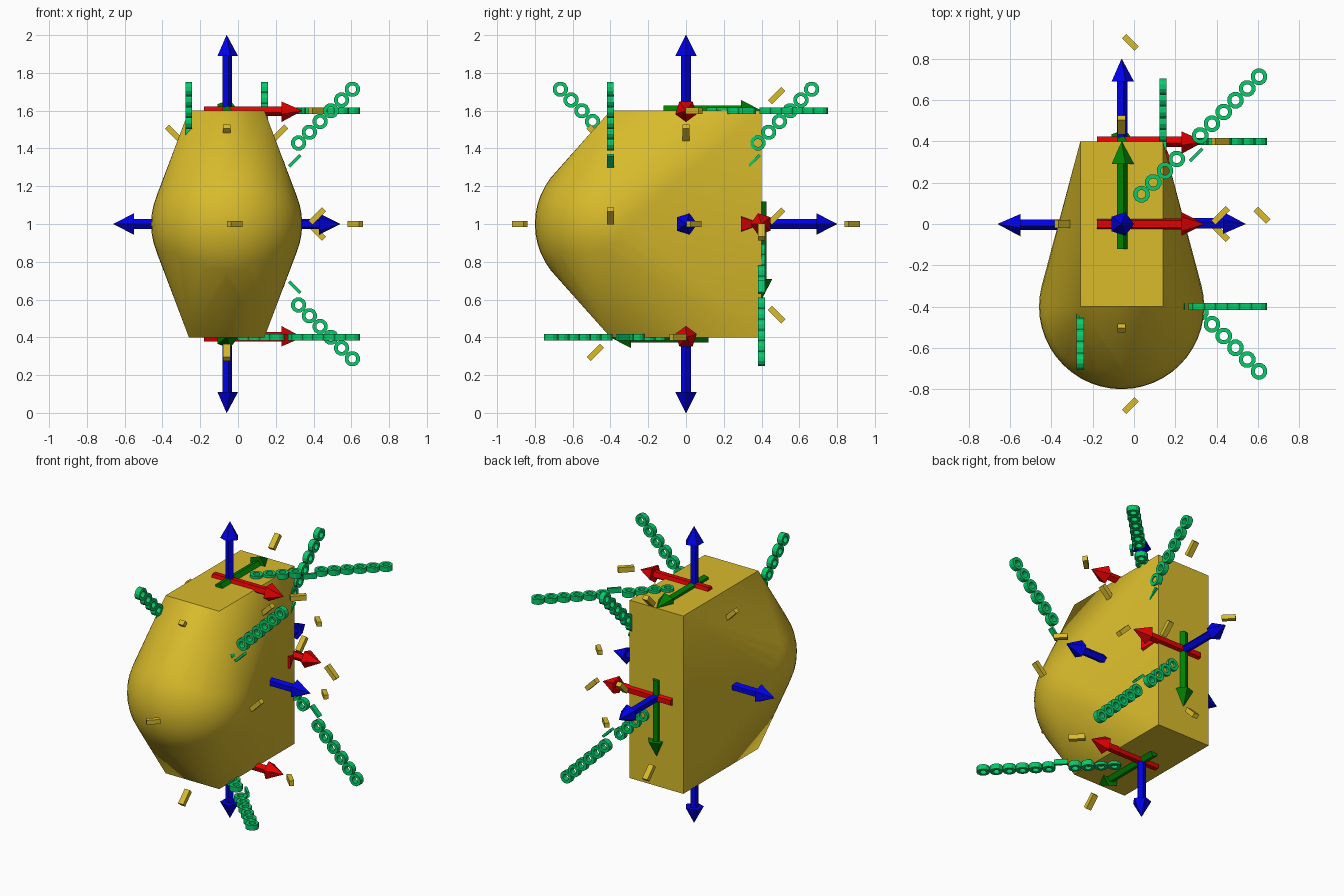
import bpy, bmesh, math
from mathutils import Vector, Matrix

if "Cube" in bpy.data.objects:
    bpy.data.objects.remove(bpy.data.objects["Cube"])


def material(name, rgb):
    m = bpy.data.materials.new(name)
    m.diffuse_color = (*rgb, 1)
    m.use_nodes = True
    m.node_tree.nodes["Principled BSDF"].inputs["Base Color"].default_value = m.diffuse_color
    return m


YELLOW = material("yellow", (0.69, 0.497, 0.024))
RED = material("red", (0.8, 0.0, 0.0))
GREEN = material("dark green", (0.0, 0.216, 0.0))
BLUE = material("blue", (0.0, 0.0, 0.8))
MINT = material("mint green", (0.002, 0.6, 0.15))


def finish(bm, name, mat, matrix=Matrix(), smooth=None):
    bmesh.ops.recalc_face_normals(bm, faces=bm.faces)
    me = bpy.data.meshes.new(name)
    bm.to_mesh(me)
    bm.free()
    me.materials.append(mat)
    ob = bpy.data.objects.new(name, me)
    bpy.context.collection.objects.link(ob)
    ob.matrix_world = matrix
    if smooth:
        bpy.ops.object.select_all(action='DESELECT')
        ob.select_set(True)
        bpy.context.view_layer.objects.active = ob
        bpy.ops.object.shade_smooth_by_angle(angle=math.radians(smooth))
    return ob


def add_box(bm, size, matrix):
    bmesh.ops.create_cube(bm, size=1, matrix=matrix @ Matrix.Diagonal((*size, 1)))


def add_ring(bm, u, v, outer, inner, thick, n=12):
    # flat ring lying in the local xy plane
    loops = []
    for r, z in ((outer, -thick / 2), (outer, thick / 2), (inner, thick / 2), (inner, -thick / 2)):
        loops.append([bm.verts.new((u + r * math.cos(2 * math.pi * i / n),
                                    v + r * math.sin(2 * math.pi * i / n), z)) for i in range(n)])
    for k in range(4):
        a, b = loops[k], loops[(k + 1) % 4]
        for i in range(n):
            j = (i + 1) % n
            bm.faces.new((a[i], a[j], b[j], b[i]))


# body: hull around a block and a ball on its front face
CX = -0.06
bm = bmesh.new()
add_box(bm, (0.4, 0.8, 1.2), Matrix.Translation((CX, 0, 1)))
bmesh.ops.create_uvsphere(bm, u_segments=48, v_segments=24, radius=0.4,
                          matrix=Matrix.Translation((CX, -0.4, 1)))
hull = bmesh.ops.convex_hull(bm, input=bm.verts[:])
inside = {g for g in hull["geom_interior"] if isinstance(g, bmesh.types.BMVert)}
bmesh.ops.delete(bm, geom=list(inside), context='VERTS')
outer = set(hull["geom"])
old = [f for f in bm.faces if f not in outer]
bmesh.ops.delete(bm, geom=old, context='FACES')
bmesh.ops.dissolve_limit(bm, angle_limit=0.002, verts=bm.verts[:], edges=bm.edges[:])
finish(bm, "body", YELLOW, smooth=22)


def arrow(name, mat, frame, axis):
    # five-sided shaft with a cone tip, from -0.12 to 0.4 along one axis
    bm = bmesh.new()
    bmesh.ops.create_cone(bm, cap_ends=True, segments=5, radius1=0.028, radius2=0.028,
                          depth=0.42, matrix=Matrix.Translation((0, 0, 0.09)))
    bmesh.ops.create_cone(bm, cap_ends=True, segments=5, radius1=0.06, radius2=0.001,
                          depth=0.11, matrix=Matrix.Translation((0, 0, 0.345)))
    bmesh.ops.rotate(bm, verts=bm.verts[:], matrix=Matrix.Rotation(-math.pi / 2, 3, 'Z'))
    turn = Vector((0, 0, 1)).rotation_difference(axis).to_matrix().to_4x4()
    finish(bm, name, mat, frame @ turn)


def axis_tag(name, frame, centre, plane_axis):
    # small slanted bar beside an arrow tip
    bm = bmesh.new()
    turn = Matrix.Rotation(math.radians(45), 4, plane_axis)
    size = {'X': (0.038, 0.1, 0.03), 'Y': (0.085, 0.03, 0.03), 'Z': (0.1, 0.03, 0.035)}[plane_axis]
    add_box(bm, size, Matrix.Translation(centre) @ turn)
    finish(bm, name, YELLOW, frame)


def bead_strip(name, frame):
    # diagonal row of flat rings with one low bar between two groups
    bm = bmesh.new()
    for i in range(11):
        u = 0.17 + 0.0805 * i
        if i == 4:
            add_box(bm, (0.085, 0.016, 0.035), Matrix.Translation((u, -0.018, 0)))
        else:
            add_ring(bm, u, 0.034, 0.041, 0.021, 0.035)
    finish(bm, name, MINT, frame @ Matrix.Rotation(math.radians(45), 4, 'Z'))


# one marker set per block face: origin, local x, local y, outer tag shown
FACES = {
    "top": ((CX, 0, 1.6), (1, 0, 0), (0, 1, 0), False),
    "bottom": ((CX, 0, 0.4), (1, 0, 0), (0, -1, 0), False),
    "front": ((CX, -0.4, 1), (1, 0, 0), (0, 0, 1), True),
    "back": ((CX, 0.4, 1), (1, 0, 0), (0, 0, -1), True),
    "right": ((CX + 0.2, 0, 1), (0, 1, 0), (0, 0, 1), True),
    "left": ((CX - 0.2, 0, 1), (0, -1, 0), (0, 0, 1), False),
}
for side, (origin, x, y, outer_tag) in FACES.items():
    x, y = Vector(x), Vector(y)
    frame = Matrix((x, y, x.cross(y))).transposed().to_4x4()
    frame.translation = origin
    arrow(side + "_red_arrow", RED, frame, Vector((1, 0, 0)))
    arrow(side + "_green_arrow", GREEN, frame, Vector((0, 1, 0)))
    arrow(side + "_blue_arrow", BLUE, frame, Vector((0, 0, 1)))
    axis_tag(side + "_red_tag", frame, (0.48, 0.042, 0), 'Z')
    axis_tag(side + "_green_tag", frame, (0, 0.48, 0.08), 'X')
    if outer_tag:
        axis_tag(side + "_blue_tag", frame, (0.042, 0, 0.48), 'Y')
    bead_strip(side + "_bead_strip", frame)
